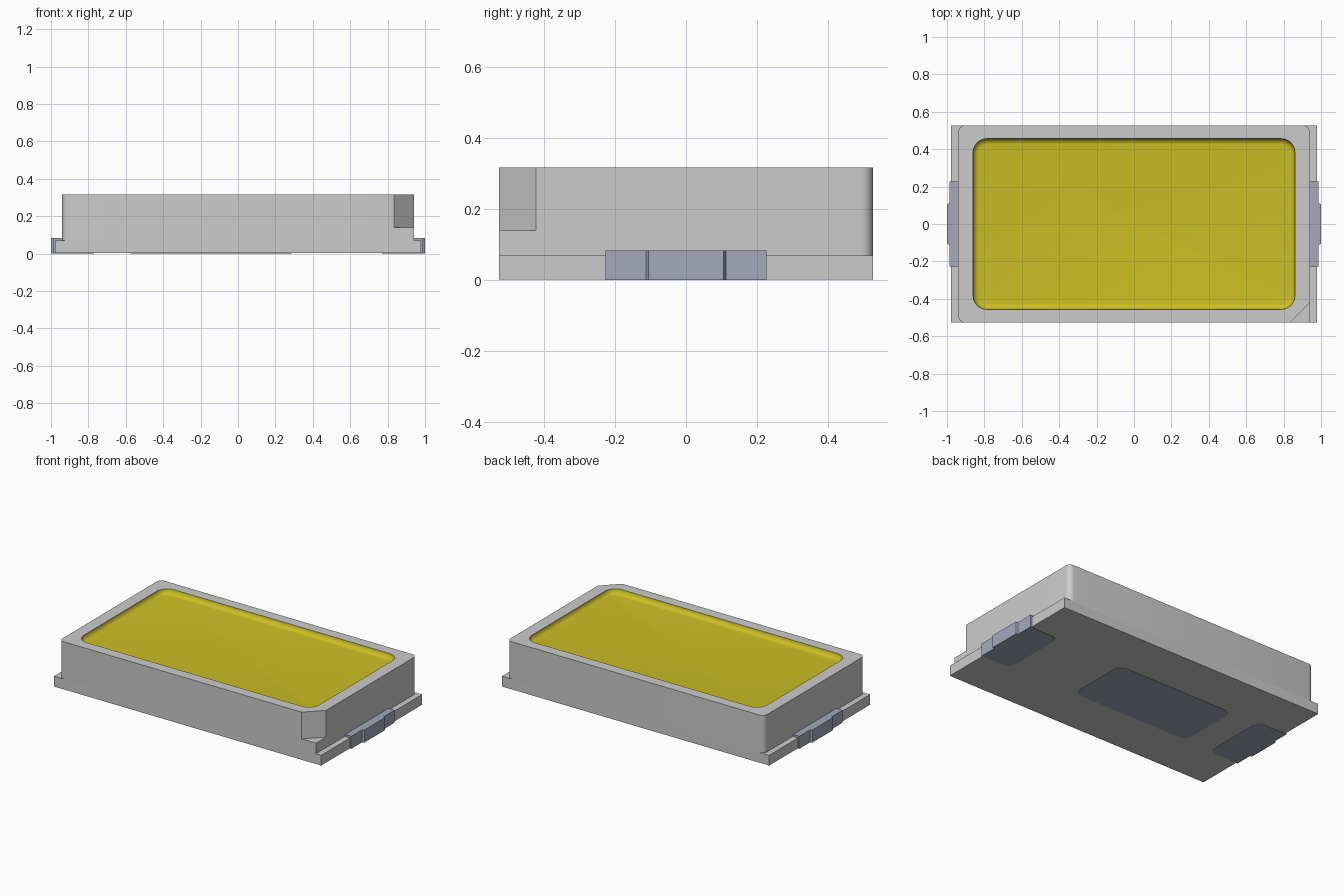
import bpy, bmesh, math

cube = bpy.data.objects.get("Cube")
if cube:
    bpy.data.objects.remove(cube, do_unlink=True)


def material(name, rgb):
    m = bpy.data.materials.new(name)
    m.use_nodes = True
    m.diffuse_color = (*rgb, 1)
    m.node_tree.nodes["Principled BSDF"].inputs["Base Color"].default_value = (*rgb, 1)
    return m


GREY = material("light grey plastic", (0.60, 0.60, 0.60))
YELLOW = material("yellow phosphor", (0.60, 0.52, 0.018))
METAL = material("blue grey metal", (0.365, 0.40, 0.50))

STEPS = 6            # segments per corner
TOP, LEDGE, BASE = 0.317, 0.14, 0.07
HX, HY = 0.94, 0.527


def corner(cx, cy, sx, sy, size, mode):
    """Points of one corner, from its x-side end to its y-side end."""
    pts = []
    for i in range(STEPS + 1):
        t = i / STEPS
        if mode == "round":
            u, v = 1 - math.cos(t * math.pi / 2), 1 - math.sin(t * math.pi / 2)
        elif mode == "cut":
            u, v = t, 1 - t
        else:  # square
            u, v = max(0, 2 * t - 1), max(0, 1 - 2 * t)
        pts.append((cx + sx * (hx_clip(cx, u, size)), cy + sy * (-v * size)))
    return pts


def hx_clip(_, u, size):
    return -u * size


def outline(hx, hy, r, notch=None, notch_size=0.105):
    """Rounded rectangle, counter-clockwise, with an optional special front left corner."""
    pts = []
    for sx, sy in ((1, 1), (-1, 1), (-1, -1), (1, -1)):
        special = notch and (sx, sy) == (1, -1)
        c = corner(sx * hx, sy * hy, sx, sy,
                   notch_size if special else r, notch if special else "round")
        pts += c if sx * sy > 0 else c[::-1]
    return pts


def finish(name, bm, mats):
    bmesh.ops.remove_doubles(bm, verts=bm.verts, dist=1e-5)
    me = bpy.data.meshes.new(name)
    bm.to_mesh(me)
    bm.free()
    for m in mats:
        me.materials.append(m)
    ob = bpy.data.objects.new(name, me)
    bpy.context.collection.objects.link(ob)
    bpy.ops.object.select_all(action="DESELECT")
    ob.select_set(True)
    bpy.context.view_layer.objects.active = ob
    bpy.ops.object.shade_smooth_by_angle(angle=math.radians(30))
    return ob


def prism(name, pts, z0, z1, mat):
    bm = bmesh.new()
    low = bm.faces.new([bm.verts.new((x, y, z0)) for x, y in pts])
    ext = bmesh.ops.extrude_face_region(bm, geom=[low], use_keep_orig=True)
    for v in ext["geom"]:
        if isinstance(v, bmesh.types.BMVert):
            v.co.z = z1
    bmesh.ops.recalc_face_normals(bm, faces=bm.faces)
    return finish(name, bm, [mat])


# Housing: stacked outlines from the base up, over the rim and down into the dish
R = 0.035
rings = [(outline(HX, HY, R, "square"), BASE),
         (outline(HX, HY, R, "square"), LEDGE),
         (outline(HX, HY, R, "cut"), LEDGE),
         (outline(HX, HY, R, "cut"), TOP)]
wall_count = len(rings)
F = 0.032            # dish fillet radius
for i in range(7):
    a = i / 6 * math.pi / 2
    d = F * (1 - math.cos(a))
    rings.append((outline(0.861, 0.457, 0.075 - d) if d == 0 else
                  outline(0.861 - d, 0.457 - d, 0.075 - d), TOP - F * math.sin(a)))

bm = bmesh.new()
loops = [[bm.verts.new((x, y, z)) for x, y in pts] for pts, z in rings]
for k in range(len(loops) - 1):
    a, b = loops[k], loops[k + 1]
    n = len(a)
    for i in range(n):
        j = (i + 1) % n
        f = bm.faces.new((a[i], a[j], b[j], b[i]))
        f.material_index = 1 if k >= wall_count else 0
bm.faces.new(loops[-1]).material_index = 1
finish("housing", bm, [GREY, YELLOW])

# Base slab
prism("base_slab", [(-0.978, -HY), (0.978, -HY), (0.978, HY), (-0.978, HY)],
      0.002, BASE, GREY)

# Side terminals and their pads underneath
for side, s in (("left", 1), ("right", -1)):
    half = [(0.942, 0.227), (0.987, 0.227), (0.987, 0.112), (1.0, 0.106)]
    pts = half + [(x, -y) for x, y in half[::-1]]
    prism(side + "_terminal", [(s * x, y) for x, y in pts], 0, 0.083, METAL)
    inner = [(x + 0.86, y) for x, y in outline(0.09, 0.222, 0.05) if x < 0]
    pts = [(0.942, 0.222)] + inner + [(0.942, -0.222)]
    prism(side + "_pad", [(s * x, y) for x, y in pts], 0, 0.006, METAL)

# Centre pad underneath
prism("centre_pad", [(x - 0.145, y) for x, y in outline(0.43, 0.21, 0.05)],
      0, 0.006, METAL)
